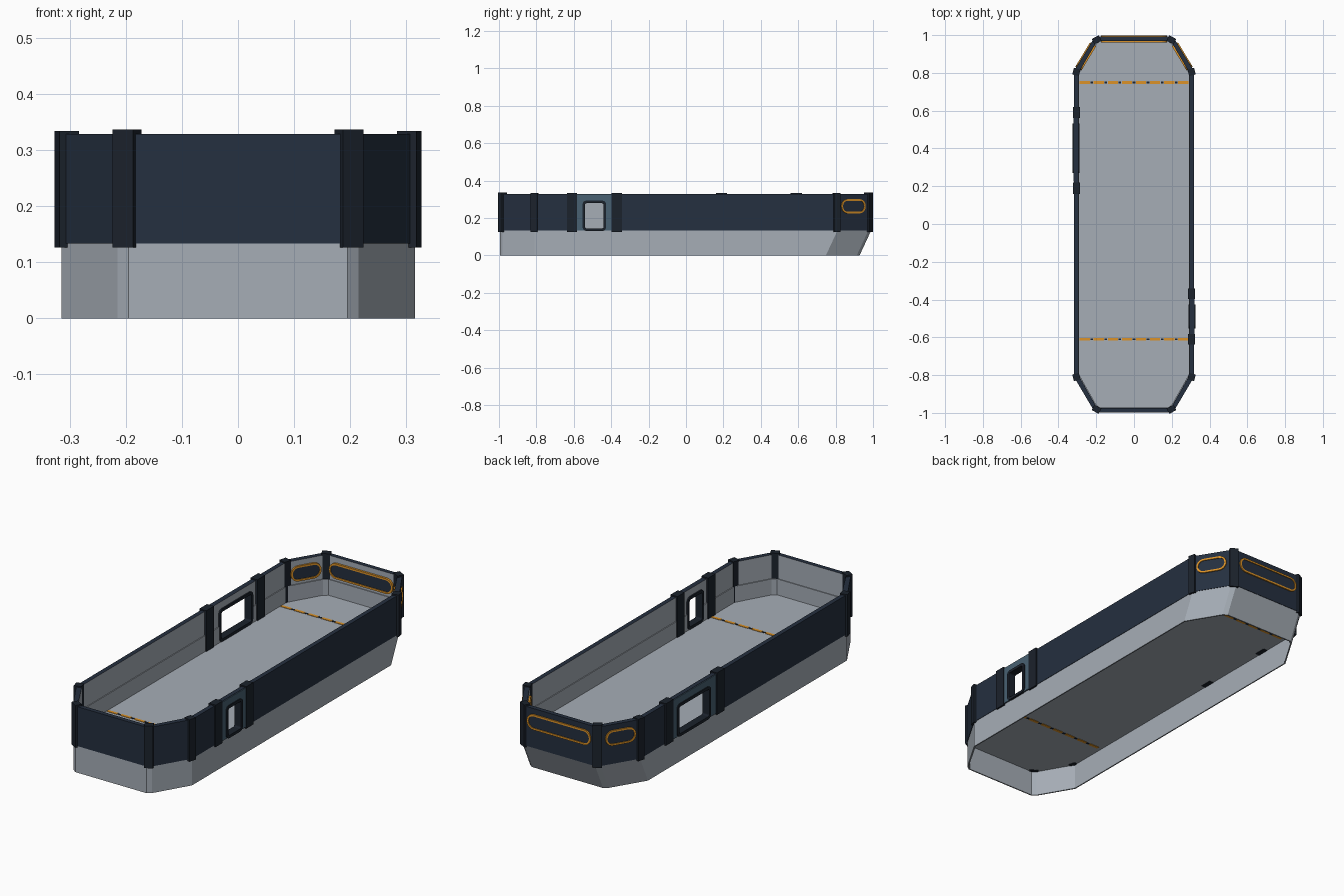
import bpy, bmesh, math
from mathutils import Matrix, Vector

if "Cube" in bpy.data.objects:
    bpy.data.objects.remove(bpy.data.objects["Cube"])


def material(name, rgb):
    m = bpy.data.materials.new(name)
    m.diffuse_color = (*rgb, 1)
    m.use_nodes = True
    m.node_tree.nodes["Principled BSDF"].inputs["Base Color"].default_value = m.diffuse_color
    return m


GREY = material("hull grey", (0.38, 0.42, 0.47))
NAVY = material("navy wall", (0.018, 0.029, 0.050))
DARK = material("dark trim", (0.011, 0.016, 0.025))
STEEL = material("steel blue", (0.065, 0.12, 0.17))
ORANGE = material("orange trim", (0.72, 0.29, 0.02))


def finish(name, bm, mats):
    bmesh.ops.recalc_face_normals(bm, faces=bm.faces)
    me = bpy.data.meshes.new(name)
    bm.to_mesh(me)
    bm.free()
    for m in mats:
        me.materials.append(m)
    ob = bpy.data.objects.new(name, me)
    bpy.context.collection.objects.link(ob)
    return ob


def loft(name, loops, mats, strip_mats=None, caps=False):
    """Skin matching loops: closed around as a ring, or capped as a slab."""
    bm = bmesh.new()
    rows = [[bm.verts.new(p) for p in lp] for lp in loops]
    n = len(rows[0])
    for i in range(len(rows) - (1 if caps else 0)):
        a, b = rows[i], rows[(i + 1) % len(rows)]
        for j in range(n):
            k = (j + 1) % n
            f = bm.faces.new((a[j], a[k], b[k], b[j]))
            f.material_index = strip_mats[i] if strip_mats else 0
    if caps:
        bm.faces.new(rows[0])
        bm.faces.new(rows[-1])
    return finish(name, bm, mats)


def box(name, center, size, mat, angle=0):
    bm = bmesh.new()
    mtx = (Matrix.Translation(center) @ Matrix.Rotation(angle, 4, 'Z')
           @ Matrix.Diagonal((*size, 1)))
    bmesh.ops.create_cube(bm, size=1, matrix=mtx)
    return finish(name, bm, [mat] if mat else [])


def outline(inset, z, back_shift=0.0):
    """Long octagon with small clipped bow and stern corners."""
    half = [(.195, -.995), (.215, -.98), (.315, -.81),
            (.315, .81), (.215, .975), (.195, .99)]
    pts = []
    for x, y in half:
        s = 1 if y > 0 else -1
        pts.append((x - inset * (.6 if abs(y) > .9 else 1),
                    y - s * inset * (1 if abs(y) > .9 else .6)
                    - (back_shift if y > 0 else 0), z))
    return pts + [(-x, y, z) for x, y, z in reversed(pts)]


def rounded(w, h, r, frame, depth, n=6):
    """Rounded rectangle in the plane of a wall (frame = origin, angle)."""
    (cx, cy, cz), ang = frame
    u = Vector((math.cos(ang), math.sin(ang), 0))
    out = Vector((math.sin(ang), -math.cos(ang), 0))
    pts = []
    for q, (sx, sy) in enumerate([(1, 1), (-1, 1), (-1, -1), (1, -1)]):
        for i in range(n + 1):
            a = (q + i / n) * math.pi / 2
            p = sx * (w / 2 - r) + r * math.cos(a)
            v = sy * (h / 2 - r) + r * math.sin(a)
            pts.append(Vector((cx, cy, cz)) + u * p + Vector((0, 0, v)) + out * depth)
    return pts


def frame_ring(name, w, h, r, t, frame, d0, d1, mat):
    loft(name, [rounded(w, h, r, frame, d0), rounded(w, h, r, frame, d1),
                rounded(w - 2 * t, h - 2 * t, r - t, frame, d1),
                rounded(w - 2 * t, h - 2 * t, r - t, frame, d0)], [mat])


# Lower hull: open underneath, raked at the back
loft("lower_hull", [outline(0, 0, .062), outline(0, .133),
                    outline(.006, .133), outline(.006, 0, .062)], [GREY])
# Floor sheet at the top of the hull
loft("floor", [outline(.005, .128), outline(.005, .131)], [GREY], caps=True)
# Upper wall, navy outside and grey inside
wall = loft("upper_wall", [outline(-.002, .133), outline(-.002, .328),
                           outline(.02, .328), outline(.02, .133)],
            [NAVY, GREY], [0, 0, 1, 0])
skirting = loft("inner_skirting", [outline(.018, .130), outline(.018, .21),
                                   outline(.024, .21), outline(.024, .130)], [GREY])

# Door on the right, wide window on the left: plate, hole and frame
openings = [("right_door", 1, -.49, .21, .115), ("left_window", -1, .40, .35, .25)]
for name, s, y, plate_w, hole_w in openings:
    plate = box(name + "_plate", (s * .3185, y, .23), (.006, plate_w, .193), STEEL)
    cutter = box("cutter", (s * .31, y, .212), (.12, hole_w, .15), None)
    cutter.hide_render = True
    for ob in (wall, skirting, plate):
        mod = ob.modifiers.new("hole", 'BOOLEAN')
        mod.operation = 'DIFFERENCE'
        mod.solver = 'EXACT'
        mod.object = cutter
        bpy.context.view_layer.objects.active = ob
        bpy.ops.object.modifier_apply(modifier="hole")
    bpy.data.objects.remove(cutter)
    frame_ring(name + "_frame", hole_w + .012, .162, .022, .014,
               ((s * .31, y, .212), s * math.pi / 2), -.022, .016, DARK)

# Posts along the walls and at the corners
for s in (-1, 1):
    side = [(-.61, .055), (-.37, .055)] if s > 0 else [(.19, .06), (.59, .06)]
    for y, w in side:
        box("side_post", (s * .305, y, .230), (.038, w, .208), DARK)
    for y in (-.81, .805):
        box("shoulder_post", (s * .305, y, .230), (.036, .036, .208), DARK,
            s * (.26 if y > 0 else -.26))
    for y in (-.981, .975):
        box("end_post", (s * .198, y, .231), (.042, .032, .21), DARK,
            s * (-.5 if y > 0 else .5))

# Orange-ringed capsule windows at the back
diag = math.atan2(.165, .10)
back_windows = [("back_window", (0, .99, .263), math.pi, .35),
                ("right_back_window", (.265, .8925, .263), math.pi - diag, .15),
                ("left_back_window", (-.265, .8925, .263), math.pi + diag, .15)]
for name, c, ang, w in back_windows:
    fr = (c, ang)
    loft(name + "_pane", [rounded(w - .01, .066, .032, fr, -.026),
                          rounded(w - .01, .066, .032, fr, .004)], [NAVY], caps=True)
    frame_ring(name + "_outer_ring", w, .076, .037, .009, fr, .0, .008, ORANGE)
    frame_ring(name + "_inner_ring", w, .076, .037, .009, fr, -.030, -.018, ORANGE)

# Dashed orange lines across the floor, visible from both sides
for y in (.75, -.61):
    for i in range(8):
        x = (i - 3.5) * .0745
        box("floor_dash", (x, y, .1295), (.054, .015, .007), ORANGE)
        if i < 7:
            box("floor_dash_gap", (x + .037, y, .1295), (.014, .010, .006), DARK)
